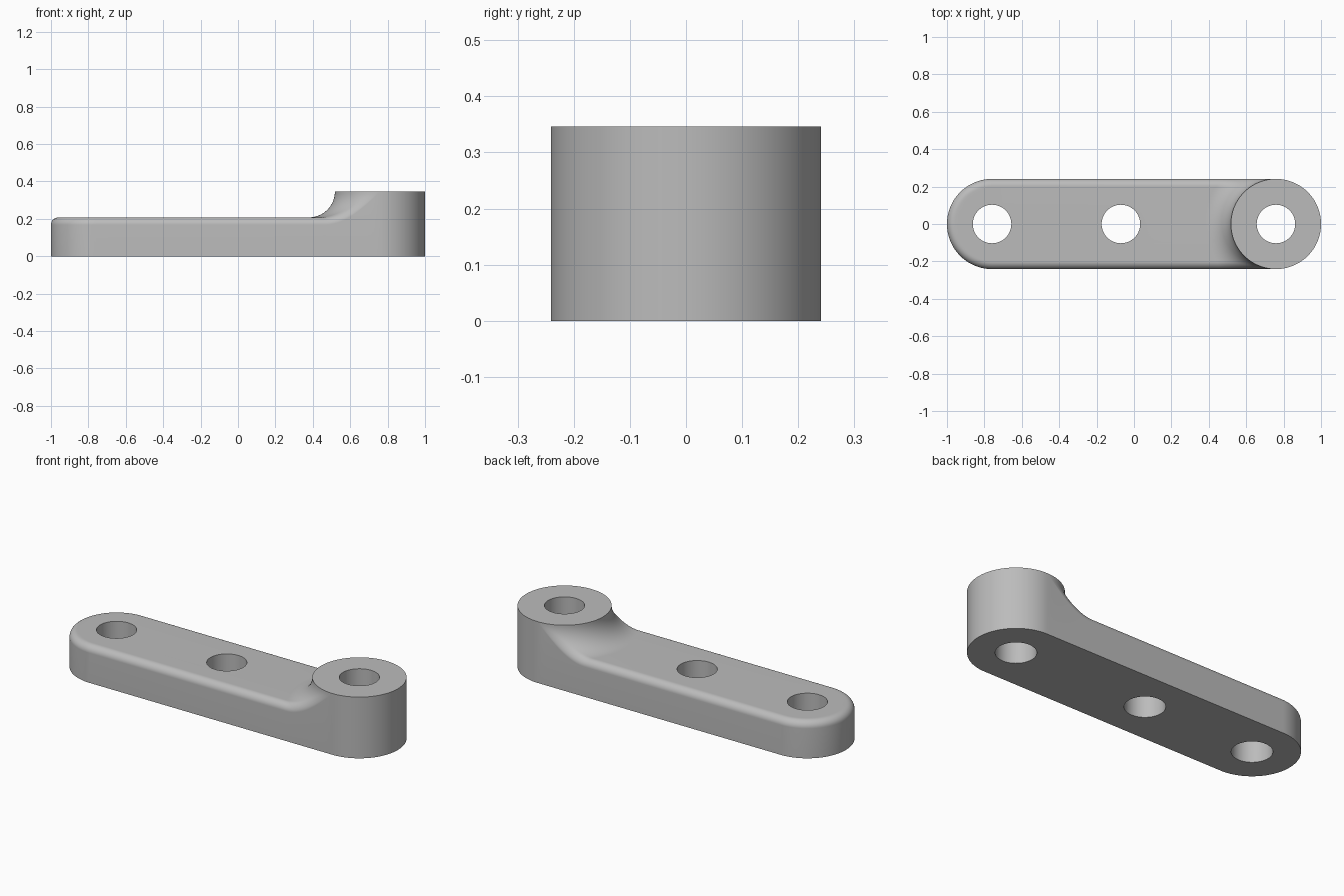
import bpy, bmesh
from math import sin, cos, pi, sqrt, hypot

cube = bpy.data.objects.get("Cube")
if cube:
    bpy.data.objects.remove(cube, do_unlink=True)

HALF = 0.241            # half width and end radius
END = 1 - HALF          # distance of end centres from the middle
BAR_TOP, BOSS_TOP = 0.208, 0.346
FILLET = BOSS_TOP - BAR_TOP
ROUND = 0.04            # rounded top edge of the bar
HOLE = 0.103
ROWS, STEPS = 72, 18

grey = bpy.data.materials.new("plain grey")
grey.use_nodes = True
grey.diffuse_color = (0.5, 0.5, 0.5, 1)
grey.node_tree.nodes["Principled BSDF"].inputs["Base Color"].default_value = (0.5, 0.5, 0.5, 1)


def edge_drop(x, y, radius):
    """Height lost to the rounded edge at a point of the top surface."""
    depth = HALF - (hypot(x + END, y) if x < -END else abs(y))
    gap = radius - max(depth, 0)
    return radius - sqrt(max(radius * radius - gap * gap, 0)) if gap > 0 else 0


def top_row(y, chord):
    """Points along the arm at one y: round end, bar, fillet, boss."""
    points = []
    for i in range(STEPS + 1):
        x = -END - chord * cos(i / STEPS * pi / 2)
        points.append((x, y, BAR_TOP - edge_drop(x, y, ROUND)))
    for i in range(STEPS + 1):
        q = i / STEPS * pi / 2
        reach = HALF + FILLET * (1 - sin(q))
        x = END - sqrt(max(reach * reach - y * y, 0))
        z = BAR_TOP + FILLET * (1 - cos(q))
        points.append((x, y, z - edge_drop(x, y, ROUND * cos(q))))
    points.append((END + chord, y, BOSS_TOP))
    return points


# Arm body: top surface first, then walls and underside
bm = bmesh.new()
grid = []
for j in range(ROWS + 1):
    a = (j / ROWS - 0.5) * pi
    grid.append([bm.verts.new(p) for p in top_row(HALF * sin(a), HALF * cos(a))])
for low, high in zip(grid, grid[1:]):
    for i in range(len(low) - 1):
        bm.faces.new((low[i], low[i + 1], high[i + 1], high[i]))
bmesh.ops.remove_doubles(bm, verts=bm.verts, dist=1e-5)
rim = [e for e in bm.edges if e.is_boundary]
walls = bmesh.ops.extrude_edge_only(bm, edges=rim)["geom"]
for item in walls:
    if isinstance(item, bmesh.types.BMVert):
        item.co.z = 0
base = [e for e in walls if isinstance(e, bmesh.types.BMEdge) and e.is_boundary]
bmesh.ops.contextual_create(bm, geom=base)
bmesh.ops.recalc_face_normals(bm, faces=bm.faces)
mesh = bpy.data.meshes.new("lever_arm")
bm.to_mesh(mesh)
bm.free()
mesh.materials.append(grey)
arm = bpy.data.objects.new("lever_arm", mesh)
bpy.context.collection.objects.link(arm)

# Three through holes
for name, x in (("end", -END), ("middle", -0.07), ("boss", END)):
    bpy.ops.mesh.primitive_cylinder_add(vertices=64, radius=HOLE, depth=1, location=(x, 0, 0.2))
    cutter = bpy.context.object
    cutter.name = name + "_hole_cutter"
    cutter.data.materials.append(grey)
    cut = arm.modifiers.new(name + "_hole", "BOOLEAN")
    cut.operation = "DIFFERENCE"
    cut.solver = "EXACT"
    cut.object = cutter
    bpy.ops.object.select_all(action="DESELECT")
    arm.select_set(True)
    bpy.context.view_layer.objects.active = arm
    bpy.ops.object.modifier_apply(modifier=cut.name)
    bpy.data.objects.remove(cutter, do_unlink=True)

bpy.ops.object.shade_smooth_by_angle(angle=0.6)
